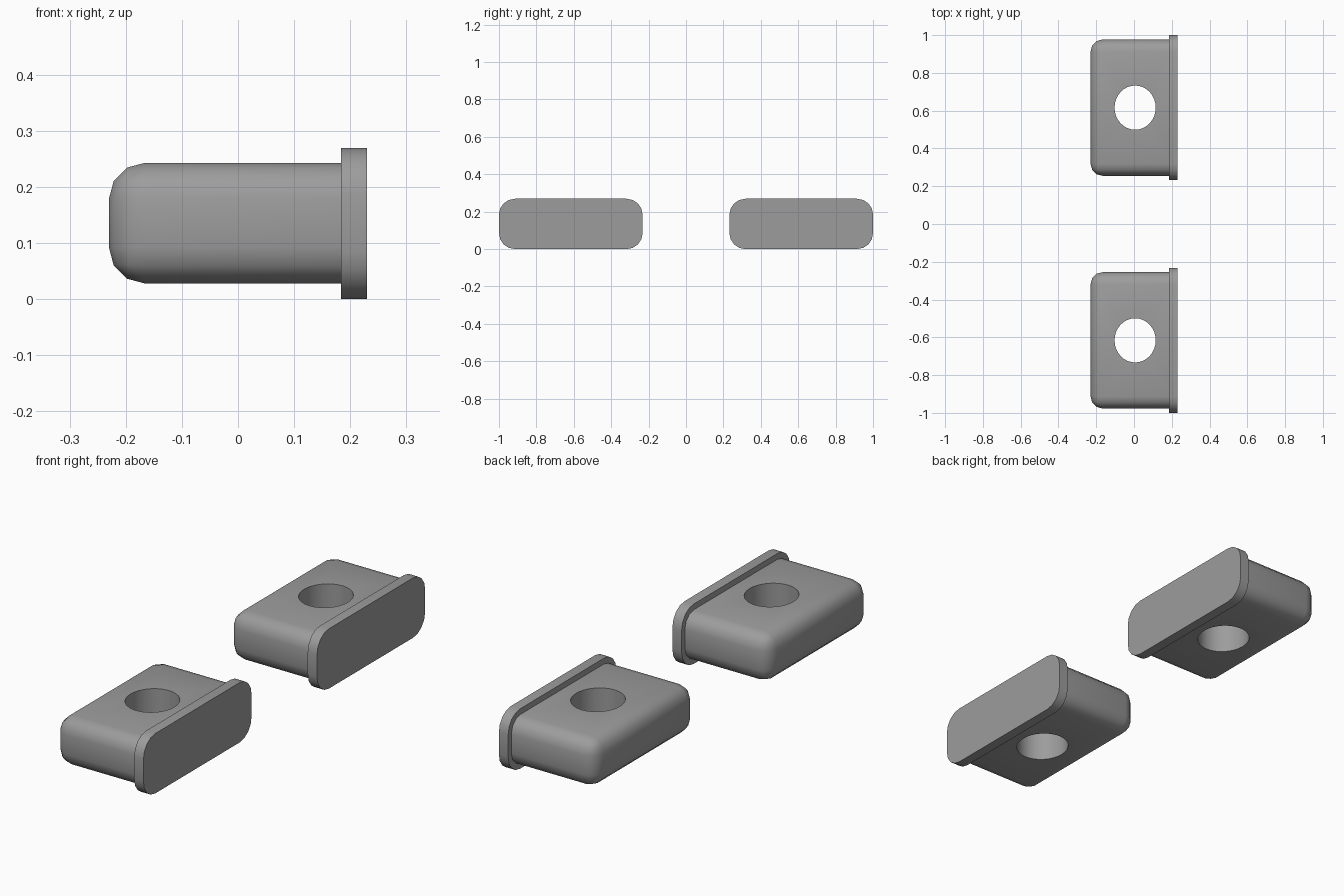
import bpy, bmesh

if "Cube" in bpy.data.objects:
    bpy.data.objects.remove(bpy.data.objects["Cube"])


def rounded_box(name, lo, hi, radius, pick, segments):
    """Box between two corners, with the edges chosen by pick() rounded."""
    bm = bmesh.new()
    bmesh.ops.create_cube(bm, size=1)
    for v in bm.verts:
        for i in range(3):
            v.co[i] = lo[i] if v.co[i] < 0 else hi[i]
    edges = [e for e in bm.edges if pick(e.verts[0].co, e.verts[1].co)]
    bmesh.ops.bevel(bm, geom=edges, offset=radius, segments=segments,
                    profile=0.5, affect='EDGES')
    mesh = bpy.data.meshes.new(name)
    bm.to_mesh(mesh)
    bm.free()
    ob = bpy.data.objects.new(name, mesh)
    bpy.context.collection.objects.link(ob)
    return ob


def activate(ob):
    bpy.ops.object.select_all(action='DESELECT')
    ob.select_set(True)
    bpy.context.view_layer.objects.active = ob


def drill(ob, y):
    """Cut the slightly oval vertical hole through the body."""
    bpy.ops.mesh.primitive_cylinder_add(vertices=32, radius=1, depth=1,
                                        location=(0.006, y, 0.135))
    cutter = bpy.context.object
    cutter.scale = (0.109, 0.117, 1)
    cutter.hide_render = True
    activate(ob)
    mod = ob.modifiers.new("hole", 'BOOLEAN')
    mod.operation = 'DIFFERENCE'
    mod.solver = 'EXACT'
    mod.object = cutter
    bpy.ops.object.modifier_apply(modifier=mod.name)
    bpy.data.objects.remove(cutter)


dark_grey = bpy.data.materials.new("dark_grey")
dark_grey.diffuse_color = (0.335, 0.335, 0.335, 1)
dark_grey.use_nodes = True
dark_grey.node_tree.nodes["Principled BSDF"].inputs["Base Color"].default_value = dark_grey.diffuse_color

X_BACK, X_STEP, X_FACE = -0.23, 0.184, 0.23
X_SEAM = X_BACK + 0.064 * 0.134   # first ring of the rounding at the back

for side, y in (("left", -0.616), ("right", 0.616)):
    # Plug body: every edge rounded except those against the flange
    body = rounded_box(side + "_plug_body",
                       (X_BACK, y - 0.361, 0.028), (X_STEP, y + 0.361, 0.243),
                       0.064, lambda a, b: min(a.x, b.x) < 0, 3)
    drill(body, y)

    # Flange: flat plate with rounded corners
    flange = rounded_box(side + "_flange",
                         (X_STEP, y - 0.384, 0), (X_FACE, y + 0.384, 0.269),
                         0.085, lambda a, b: abs(a.x - b.x) > 0.01, 4)

    for ob in (body, flange):
        ob.data.materials.clear()
        ob.data.materials.append(dark_grey)
        activate(ob)
        bpy.ops.object.shade_smooth_by_angle(angle=0.61)

    # Crisp seam around the back end
    verts = body.data.vertices
    for e in body.data.edges:
        if all(abs(verts[i].co.x - X_SEAM) < 0.002 for i in e.vertices):
            e.use_edge_sharp = True
